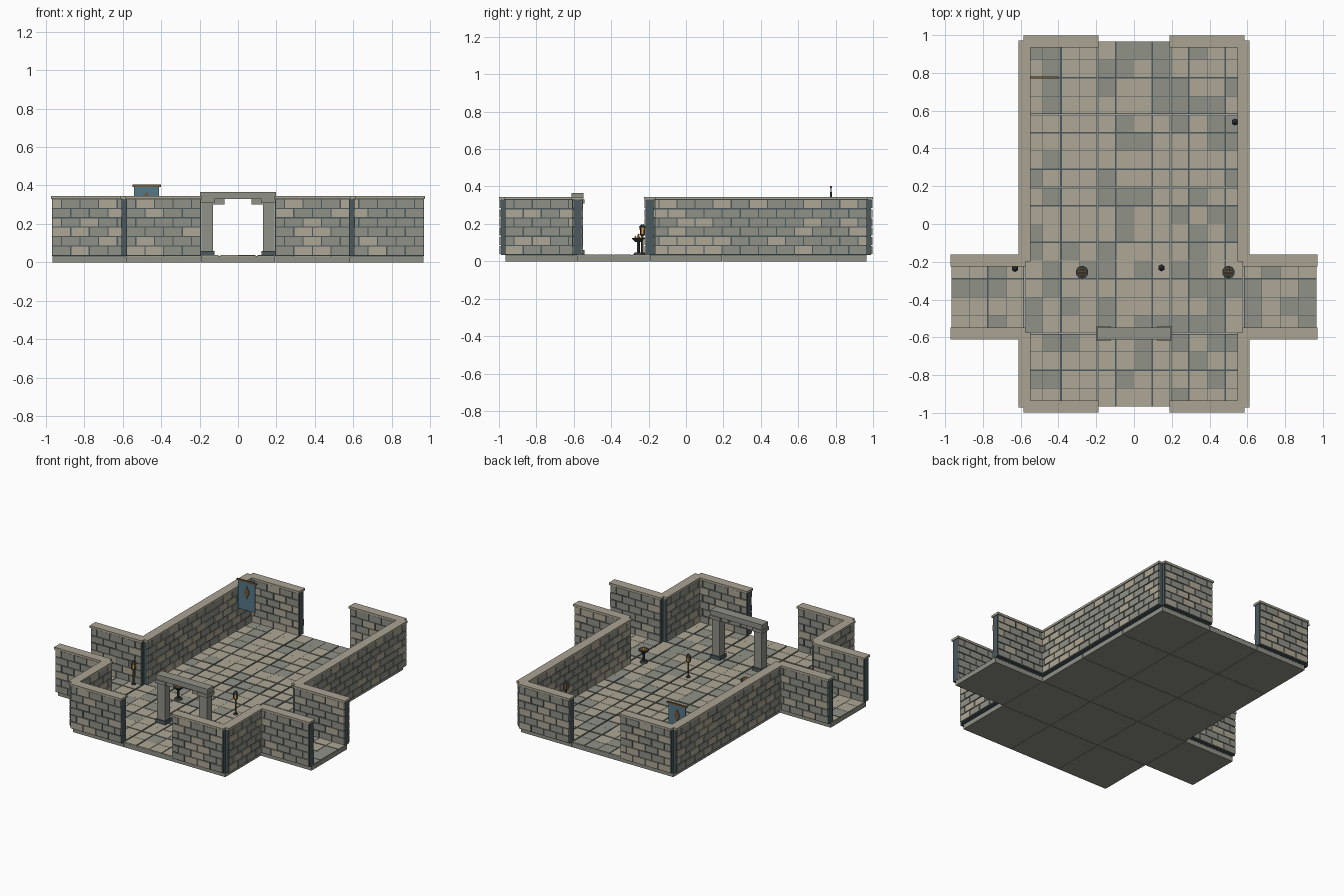
import bpy, bmesh, math, random
from mathutils import Matrix, Vector

if "Cube" in bpy.data.objects:
    bpy.data.objects.remove(bpy.data.objects["Cube"])

random.seed(4)
M = 1.934 / 5          # module size
T = M / 4              # paving stone / brick length
FZ = 0.036             # floor level
COL = {
    "stone_light": (0.42, 0.39, 0.30), "stone_dark": (0.28, 0.285, 0.245),
    "mortar": (0.07, 0.10, 0.11), "trim": (0.40, 0.37, 0.29), "iron": (0.045, 0.05, 0.055),
    "wood": (0.16, 0.10, 0.05), "cloth": (0.09, 0.19, 0.25), "flame": (0.85, 0.42, 0.10),
}
MATS = list(COL)
for n, c in COL.items():
    bpy.data.materials.new(n).diffuse_color = (*c, 1)


class Part:
    """Collects primitives into one mesh object."""
    def __init__(self):
        self.bm = bmesh.new()

    def paint(self, verts, mat):
        for f in {f for v in verts for f in v.link_faces}:
            f.material_index = MATS.index(mat)

    def box(self, x0, x1, y0, y1, z0, z1, mat):
        m = Matrix.Translation(((x0 + x1) / 2, (y0 + y1) / 2, (z0 + z1) / 2))
        m = m @ Matrix.Diagonal((abs(x1 - x0), abs(y1 - y0), z1 - z0, 1))
        self.paint(bmesh.ops.create_cube(self.bm, size=1, matrix=m)["verts"], mat)

    def cone(self, x, y, z0, z1, r0, r1, mat, n=8):
        r = bmesh.ops.create_cone(self.bm, cap_ends=True, segments=n, radius1=r0, radius2=r1,
                                  depth=z1 - z0, matrix=Matrix.Translation((x, y, (z0 + z1) / 2)))
        self.paint(r["verts"], mat)

    def done(self, name, loc=(0, 0, 0), rot=0):
        me = bpy.data.meshes.new(name)
        self.bm.to_mesh(me)
        self.bm.free()
        for n in MATS:
            me.materials.append(bpy.data.materials[n])
        ob = bpy.data.objects.new(name, me)
        ob.location, ob.rotation_euler.z = loc, rot
        bpy.context.collection.objects.link(ob)
        return ob


# Floor modules: slab with paving stones
heavy_x = {-4, -2, -1, 1, 2, 3, 5, -6, 6, -8}
heavy_y = {8, 6, 5, 3, 2, 1, -1, -3, -6, -8}
cells = [(i, j) for i in (-1, 0, 1) for j in range(-2, 3)] + [(-2, -1), (2, -1)]
for i, j in cells:
    p = Part()
    x, y, h = i * M, j * M, M / 2 - 0.001
    p.box(x - h, x + h, y - h, y + h, 0, FZ - 0.006, "stone_dark")
    p.box(x - h + .001, x + h - .001, y - h + .001, y + h - .001, FZ - 0.006, FZ - 0.003, "mortar")
    for a in range(4):
        for b in range(4):
            gx, gy = i * 4 - 2 + a, j * 4 - 2 + b
            g = [0.0045 if k in s else 0.001 for k, s in
                 ((gx, heavy_x), (gx + 1, heavy_x), (gy, heavy_y), (gy + 1, heavy_y))]
            p.box(gx * T + g[0], (gx + 1) * T - g[1], gy * T + g[2], (gy + 1) * T - g[3],
                  FZ - 0.005, FZ + random.choice((0, 0.001)),
                  random.choice(("stone_light", "stone_light", "stone_dark")))
    p.done("floor_module")


# Wall run along local x: mortar core, staggered bricks, base course and cap
def wall(name, x, y, length, rot):
    p = Part()
    top, rows = 0.330, 6
    rh = (top - FZ) / rows
    p.box(0, length, -0.022, 0.022, FZ - 0.002, top, "mortar")
    for r in range(rows):
        edges = [k * T for k in range(round(length / T) + 1)]
        if r % 2:
            edges = [0] + [e + T / 2 for e in edges[:-1]] + [length]
        for a, b in zip(edges, edges[1:]):
            d = 0.028 + random.uniform(-0.001, 0.0015)
            p.box(a + 0.003, b - 0.003, -d, d, FZ + r * rh + 0.003, FZ + (r + 1) * rh - 0.003,
                  random.choice(("stone_light", "stone_dark", "stone_dark")))
    p.box(-0.005, length + 0.005, -0.032, 0.032, top, 0.345, "trim")
    p.done(name, (x, y, 0), rot)


X, Y, A, Q = 1.5 * M, 2.5 * M, 2.5 * M, math.pi / 2
for s in (-1, 1):
    left = s < 0
    x_end = -X if left else M / 2
    wall("front_wall", x_end, -Y, M, 0)
    wall("back_wall", x_end, Y, M, 0)
    wall("side_wall_short", s * X, -Y, M, Q)
    wall("side_wall_long", s * X, -M / 2, 3 * M, Q)
    for y in (-1.5 * M, -M / 2):
        wall("wing_wall", -A if left else X, y, M, 0)

# Free-standing gateway
p = Part()
gy = -0.58
for s in (-1, 1):
    p.box(s * 0.13, s * 0.19, gy - 0.028, gy + 0.028, FZ, 0.33, "stone_dark")
    p.box(s * 0.122, s * 0.198, gy - 0.036, gy + 0.036, FZ, 0.06, "mortar")
    p.box(s * 0.122, s * 0.200, gy - 0.038, gy + 0.038, 0.308, 0.331, "stone_dark")
    p.box(s * 0.07, s * 0.13, gy - 0.022, gy + 0.022, 0.302, 0.332, "stone_dark")
p.box(-0.197, 0.197, gy - 0.032, gy + 0.032, 0.330, 0.366, "stone_dark")
p.done("gateway")

# Hanging banner with rod and plain diamond emblem
p = Part()
p.box(-0.54, -0.41, 0.773, 0.777, 0.20, 0.395, "cloth")
p.box(-0.55, -0.40, 0.769, 0.781, 0.393, 0.404, "wood")
for y in (0.7715, 0.7785):
    m = Matrix.Translation((-0.475, y, 0.325)) @ Matrix.Diagonal((0.022, 1, 0.045, 1)) \
        @ Matrix.Rotation(Q, 4, "X")
    r = bmesh.ops.create_cone(p.bm, cap_ends=True, segments=4, radius1=1, radius2=1,
                              depth=0.003, matrix=m)
    p.paint(r["verts"], "wood")
p.done("banner")

# Lantern posts
for x, y in ((-0.63, -0.235), (0.145, -0.232), (0.535, 0.54)):
    p = Part()
    p.cone(x, y, FZ, 0.046, 0.015, 0.011, "iron", 6)
    p.cone(x, y, 0.046, 0.14, 0.006, 0.006, "wood", 6)
    p.cone(x, y, 0.138, 0.146, 0.009, 0.016, "iron", 6)
    p.cone(x, y, 0.146, 0.180, 0.011, 0.013, "flame", 6)
    for k in range(4):
        a = Q * (k + 0.5)
        p.cone(x + 0.014 * math.cos(a), y + 0.014 * math.sin(a), 0.144, 0.182, 0.002, 0.002, "iron", 4)
    p.cone(x, y, 0.180, 0.196, 0.019, 0.006, "iron", 6)
    p.done("lantern_post")

# Braziers
for x, y in ((-0.275, -0.255), (0.5, -0.255)):
    p = Part()
    p.cone(x, y, FZ, 0.048, 0.026, 0.020, "iron", 10)
    p.cone(x, y, 0.048, 0.106, 0.008, 0.008, "iron")
    p.cone(x, y, 0.102, 0.118, 0.014, 0.031, "iron", 10)
    p.cone(x, y, 0.118, 0.125, 0.034, 0.034, "iron", 10)
    for k in range(4):
        a = Q * k
        p.cone(x + 0.016 * math.cos(a), y + 0.016 * math.sin(a), 0.125, 0.138, 0.007, 0.001, "flame", 5)
    p.cone(x, y, 0.125, 0.150, 0.010, 0.001, "flame", 5)
    p.done("brazier")

for m in bpy.data.materials:
    if m.users and not m.is_grease_pencil:
        m.use_nodes = True
        m.node_tree.nodes["Principled BSDF"].inputs["Base Color"].default_value = m.diffuse_color
